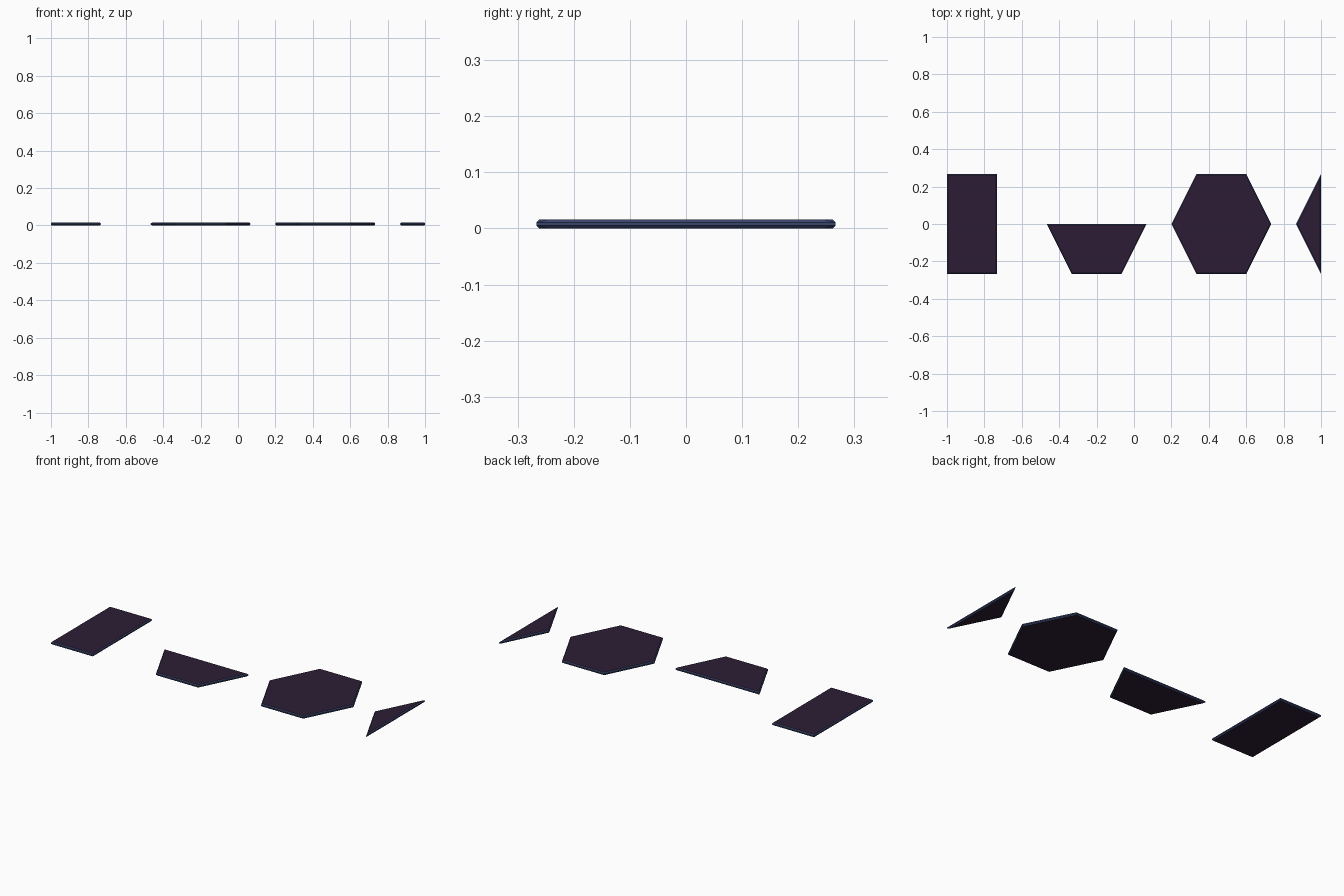
import bpy, bmesh
from mathutils import Vector

if "Cube" in bpy.data.objects:
    bpy.data.objects.remove(bpy.data.objects["Cube"])

U = 0.4 / 3          # pattern unit
H = 0.016            # tile thickness
C = 0.005            # edge chamfer


def material(name, color):
    m = bpy.data.materials.new(name)
    m.diffuse_color = color
    m.use_nodes = True
    m.node_tree.nodes["Principled BSDF"].inputs["Base Color"].default_value = m.diffuse_color
    return m


face_mat = material("plum_face", (0.026, 0.012, 0.036, 1))
edge_mat = material("blue_edge", (0.04, 0.06, 0.15, 1))


def inset(points, d):
    """Mitred inward offset of a counter-clockwise outline."""
    out = []
    n = len(points)
    for i, p in enumerate(points):
        a = (p - points[i - 1]).normalized()
        b = (points[(i + 1) % n] - p).normalized()
        na, nb = Vector((-a.y, a.x)), Vector((-b.y, b.x))
        out.append(p + (na + nb) * (d / (1 + na.dot(nb))))
    return out


def tile(name, outline):
    """Thin flat tile with chamfered top and bottom rims."""
    outer = [Vector(p) * U for p in outline]
    inner = inset(outer, C)
    bm = bmesh.new()
    layers = [(inner, 0), (outer, C), (outer, H - C), (inner, H)]
    rings = [[bm.verts.new((p.x, p.y, z)) for p in pts] for pts, z in layers]
    bm.faces.new(rings[0][::-1])
    bm.faces.new(rings[-1])
    n = len(outer)
    for low, high in zip(rings, rings[1:]):
        for i in range(n):
            j = (i + 1) % n
            bm.faces.new((low[i], low[j], high[j], high[i])).material_index = 1
    mesh = bpy.data.meshes.new(name)
    bm.to_mesh(mesh)
    bm.free()
    mesh.materials.append(face_mat)
    mesh.materials.append(edge_mat)
    bpy.context.collection.objects.link(bpy.data.objects.new(name, mesh))


# Full hexagon and the pieces cut from it, in pattern units
tile("rectangle_tile", [(-7.5, -2), (-5.5, -2), (-5.5, 2), (-7.5, 2)])
tile("half_hexagon_tile", [(-3.5, 0), (-2.5, -2), (-0.5, -2), (0.5, 0)])
tile("hexagon_tile", [(1.5, 0), (2.5, -2), (4.5, -2), (5.5, 0), (4.5, 2), (2.5, 2)])
tile("triangle_tile", [(6.5, 0), (7.5, -2), (7.5, 2)])
